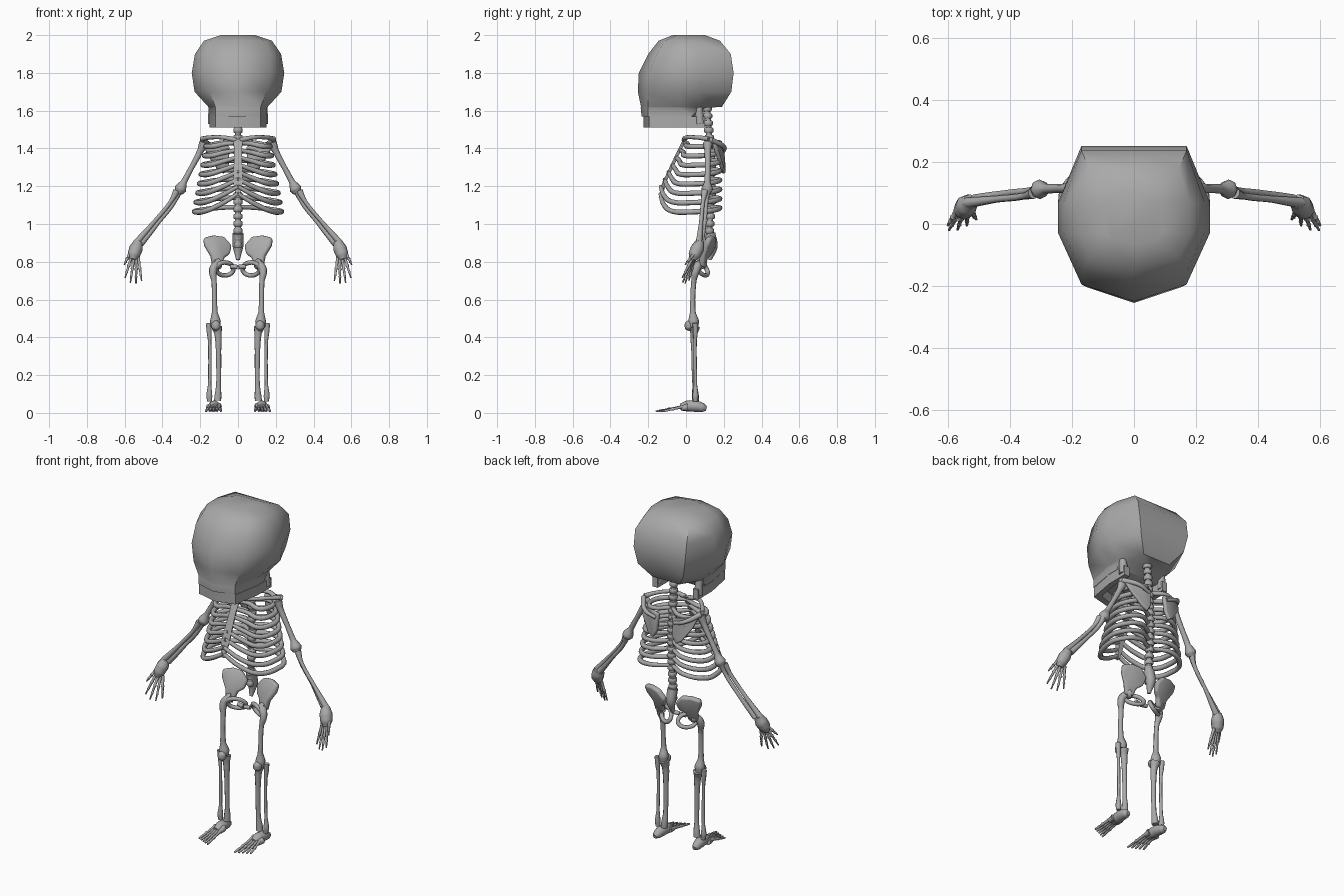
import bpy, bmesh, math
from mathutils import Vector

cube = bpy.data.objects.get("Cube")
if cube:
    bpy.data.objects.remove(cube, do_unlink=True)

BONE = bpy.data.materials.new("bone_grey")
BONE.use_nodes = True
BONE.diffuse_color = (0.4, 0.4, 0.4, 1)
BONE.node_tree.nodes["Principled BSDF"].inputs["Base Color"].default_value = (0.4, 0.4, 0.4, 1)


def finish(name, mesh, angle=40):
    mesh.materials.clear()
    mesh.materials.append(BONE)
    ob = bpy.data.objects.new(name, mesh)
    bpy.context.collection.objects.link(ob)
    bpy.ops.object.select_all(action='DESELECT')
    ob.select_set(True)
    bpy.context.view_layer.objects.active = ob
    bpy.ops.object.shade_smooth_by_angle(angle=math.radians(angle))
    return ob


def from_bmesh(name, bm, angle=40):
    bmesh.ops.recalc_face_normals(bm, faces=bm.faces)
    mesh = bpy.data.meshes.new(name)
    bm.to_mesh(mesh)
    bm.free()
    return finish(name, mesh, angle)


def tubes(name, paths, smooth=True, sides=2):
    """Round bones; each path is a list of (x, y, z, radius)."""
    cu = bpy.data.curves.new(name, 'CURVE')
    cu.dimensions = '3D'
    cu.bevel_depth = 1
    cu.bevel_resolution = sides
    cu.resolution_u = 4
    cu.use_fill_caps = True
    for path in paths:
        sp = cu.splines.new('BEZIER')
        sp.bezier_points.add(len(path) - 1)
        for p, (x, y, z, r) in zip(sp.bezier_points, path):
            p.co = (x, y, z)
            p.radius = r
            p.handle_left_type = p.handle_right_type = 'AUTO' if smooth else 'VECTOR'
    tmp = bpy.data.objects.new(name + "_curve", cu)
    bpy.context.collection.objects.link(tmp)
    dg = bpy.context.evaluated_depsgraph_get()
    mesh = bpy.data.meshes.new_from_object(tmp.evaluated_get(dg))
    bpy.data.objects.remove(tmp, do_unlink=True)
    mesh.name = name
    return finish(name, mesh, 60)


def pair(name, paths, **kw):
    for side, s in (("left_", 1), ("right_", -1)):
        tubes(side + name, [[(s * x, y, z, r) for x, y, z, r in p] for p in paths], **kw)


def plate_pair(name, pts, thick):
    """Bevelled blade on both sides from an outline."""
    for side, s in (("left_", 1), ("right_", -1)):
        bm = bmesh.new()
        bm.faces.new([bm.verts.new((s * x, y, z)) for x, y, z in pts])
        ob = from_bmesh(side + name, bm)
        m = ob.modifiers.new("thickness", 'SOLIDIFY')
        m.thickness, m.offset = thick, 0
        b = ob.modifiers.new("rounding", 'BEVEL')
        b.width, b.segments = thick * 0.35, 2


def loft(name, rings, closed=False, angle=40):
    bm = bmesh.new()
    loops = [[bm.verts.new(p) for p in ring] for ring in rings]
    n = len(loops[0])
    pairs = list(zip(loops, loops[1:])) + ([(loops[-1], loops[0])] if closed else [])
    for a, b in pairs:
        for i in range(n):
            j = (i + 1) % n
            bm.faces.new((a[i], a[j], b[j], b[i]))
    if not closed:
        bm.faces.new(loops[0])
        bm.faces.new(loops[-1])
    return from_bmesh(name, bm, angle)


# Skull: plan outline per height (z, back y, back w, mid w, front y, front w, nose y)
def skull_ring(z, yb, wb, wm, yf, wf, yn):
    half = [(wb, yb), (wm, min(.07, yb - .03)), (wm, -.03), (wf, yf)]
    ring = [(0, yb)] + half + [(0, yn)] + [(-x, y) for x, y in reversed(half)]
    return [(x, y, z) for x, y in ring]


loft("skull", [skull_ring(*r) for r in (
    (1.57, .06, .12, .15, -.20, .12, -.235),
    (1.615, .10, .12, .152, -.20, .12, -.24),
    (1.62, .19, .09, .157, -.20, .12, -.238),
    (1.70, .24, .15, .23, -.205, .15, -.255),
    (1.80, .252, .17, .245, -.195, .17, -.25),
    (1.90, .237, .17, .228, -.155, .17, -.20),
    (1.97, .18, .145, .18, -.11, .145, -.145),
    (2.0, .10, .07, .09, -.05, .07, -.07))], angle=50)

# Jaw: U-shaped bar with rear uprights
jaw_line = [(.15, .10), (.15, -.03), (.12, -.195), (0, -.225)]
jaw_line += [(-x, y) for x, y in reversed(jaw_line[:3])]
jaw = []
for x, y in jaw_line:
    ix, iy = x * .78, y + (.035 if y < -.1 else 0)
    jaw.append([(x, y, 1.51), (x, y, 1.568), (ix, iy, 1.568), (ix, iy, 1.51)])
loft("jaw", jaw, angle=30)
pair("jaw_upright", [[(.135, .075, 1.53, .025), (.135, .065, 1.64, .02)]])


# Spine: stacked vertebrae on a thin core
def spine_y(z):
    return .12 + .015 * math.sin((1.5 - z) * 5.5)


vertebrae, core = [], []
for i in range(20):
    z = 1.61 - i * .038
    y = spine_y(z)
    r = .025 if z > .95 else .02
    vertebrae.append([(0, y, z + .014, r * .8), (0, y, z + .007, r),
                      (0, y, z - .007, r), (0, y, z - .014, r * .8)])
    core.append((0, y, z, .016))
tubes("vertebrae", vertebrae, smooth=False)
tubes("spine_core", [core])
tubes("sacrum", [[(0, .125, .95, .03), (0, .14, .88, .028), (0, .125, .81, .01)]])

# Rib cage: ribs drop outward from the breastbone and wrap to the spine
ribs = []
for i in range(8):
    t = i / 7
    z = 1.415 - .345 * t
    w = .165 + .065 * t
    front = -.01 - .125 * min(1, t * 1.15)
    mid = 1.43 - .27 * t
    ribs.append([(.01, .135, z + .02, .012), (w * .5, .18, z + .015, .013),
                 (w * .93, .13, z, .014), (w, .05, z - .005, .014),
                 (w * .78, front * .6 + .01, z - .003, .014),
                 (w * .42, front + .018, z + .3 * (mid - z) + .005, .013),
                 (0, front, mid, .011)])
pair("ribs", ribs)
loft("breastbone", [[(-w, y, z), (w, y, z), (w * .7, y + .02, z), (-w * .7, y + .02, z)]
                    for w, y, z in ((.025, -.015, 1.45), (.02, -.05, 1.38),
                                    (.026, -.125, 1.22), (.008, -.145, 1.14))])

# Shoulders
pair("collarbone", [[(.01, -.01, 1.445, .014), (.08, .0, 1.458, .011),
                     (.15, .06, 1.458, .011), (.19, .12, 1.45, .014)]])
plate_pair("shoulder_blade", [(.045, .19, 1.41), (.12, .185, 1.425), (.185, .14, 1.435),
                              (.165, .17, 1.37), (.11, .195, 1.29), (.075, .20, 1.265),
                              (.05, .20, 1.31)], .022)
pair("shoulder_spine", [[(.06, .20, 1.385, .01), (.13, .20, 1.41, .012), (.19, .13, 1.445, .016)]])

# Arms
pair("upper_arm", [[(.18, .115, 1.43, .026), (.2, .115, 1.385, .017), (.245, .115, 1.30, .014),
                    (.285, .113, 1.225, .016), (.305, .112, 1.185, .032), (.315, .11, 1.165, .022)]])
pair("forearm", [[(.31, .115, 1.19, .022), (.33, .108, 1.13, .012), (.42, .098, 1.01, .011),
                  (.515, .078, .895, .018)],
                 [(.325, .10, 1.175, .019), (.355, .09, 1.12, .011), (.445, .08, 1.01, .011),
                  (.54, .068, .90, .018)]])

# Hands: wrist block and five jointed fingers
pair("wrist", [[(.528, .073, .905, .024), (.54, .06, .87, .036), (.552, .045, .835, .033),
                (.557, .035, .81, .018)]])
fingers = []
tips = [(.602, -.005, .785), (.598, -.02, .715), (.57, -.018, .69), (.54, -.005, .685), (.51, .015, .70)]
for k, tip in enumerate(tips):
    start = Vector((.572 - .011 * k, .045, .845 - .006 * k))
    path = []
    for f, r in ((0, .01), (.42, .007), (.47, .010), (.52, .007), (.72, .006),
                 (.76, .008), (.8, .005), (1, .004)):
        p = start.lerp(Vector(tip), f)
        path.append((*p, r))
    fingers.append(path)
pair("fingers", fingers, smooth=False, sides=1)

# Pelvis: flared wings, sockets and lower rings
plate_pair("hip_wing", [(.045, .125, .84), (.035, .145, .885), (.075, .15, .93), (.13, .14, .938),
                        (.183, .12, .925), (.178, .105, .885), (.145, .09, .83), (.135, .08, .775),
                        (.085, .09, .775), (.075, .105, .82)], .032)
ring = [(.07 + .046 * math.cos(a), .085 + .03 * math.cos(a + 2.5), .762 + .034 * math.sin(a), .012)
        for a in [i * math.tau / 10 for i in range(11)]]
pair("hip_ring", [ring, [(.1, .085, .79, .03), (.12, .075, .785, .026)],
                  [(.04, .06, .775, .012), (.003, .055, .772, .012)]])

# Legs
pair("thigh", [[(.10, .075, .79, .024), (.125, .06, .775, .022), (.133, .05, .745, .021),
                (.127, .042, .70, .014), (.125, .036, .60, .013), (.123, .036, .53, .016),
                (.12, .04, .485, .029), (.12, .04, .455, .025)]])
pair("kneecap", [[(.117, .025, .488, .008), (.117, .018, .472, .024),
                  (.117, .018, .452, .024), (.117, .025, .436, .008)]])
pair("shin", [[(.112, .045, .455, .03), (.106, .042, .42, .02), (.103, .042, .33, .015),
               (.103, .046, .15, .013), (.106, .05, .09, .019), (.108, .05, .065, .02)],
              [(.155, .05, .475, .015), (.153, .05, .43, .013), (.15, .048, .38, .009),
               (.15, .05, .15, .009), (.152, .05, .09, .016), (.15, .05, .06, .013)]])

# Feet: heel and instep with five long toes
pair("heel", [[(.13, .108, .022, .012), (.13, .09, .027, .024), (.128, .055, .035, .03),
               (.125, .01, .036, .03), (.125, -.03, .03, .018)]])
pair("instep", [[(.105, .01, .035, .02), (.1, -.025, .028, .012)],
                [(.15, .01, .03, .02), (.15, -.025, .024, .012)]])
toes = []
for k in range(5):
    x0, x1 = .1 + .013 * k, .09 + .02 * k
    tip = -.16 + .009 * k
    path = []
    for f, r in ((0, .010), (.45, .007), (.54, .010), (.62, .006), (.8, .007), (1, .005)):
        path.append((x0 + (x1 - x0) * f, -.01 + (tip + .01) * f, .034 - .026 * f, r))
    toes.append(path)
pair("toes", toes, smooth=False, sides=1)
